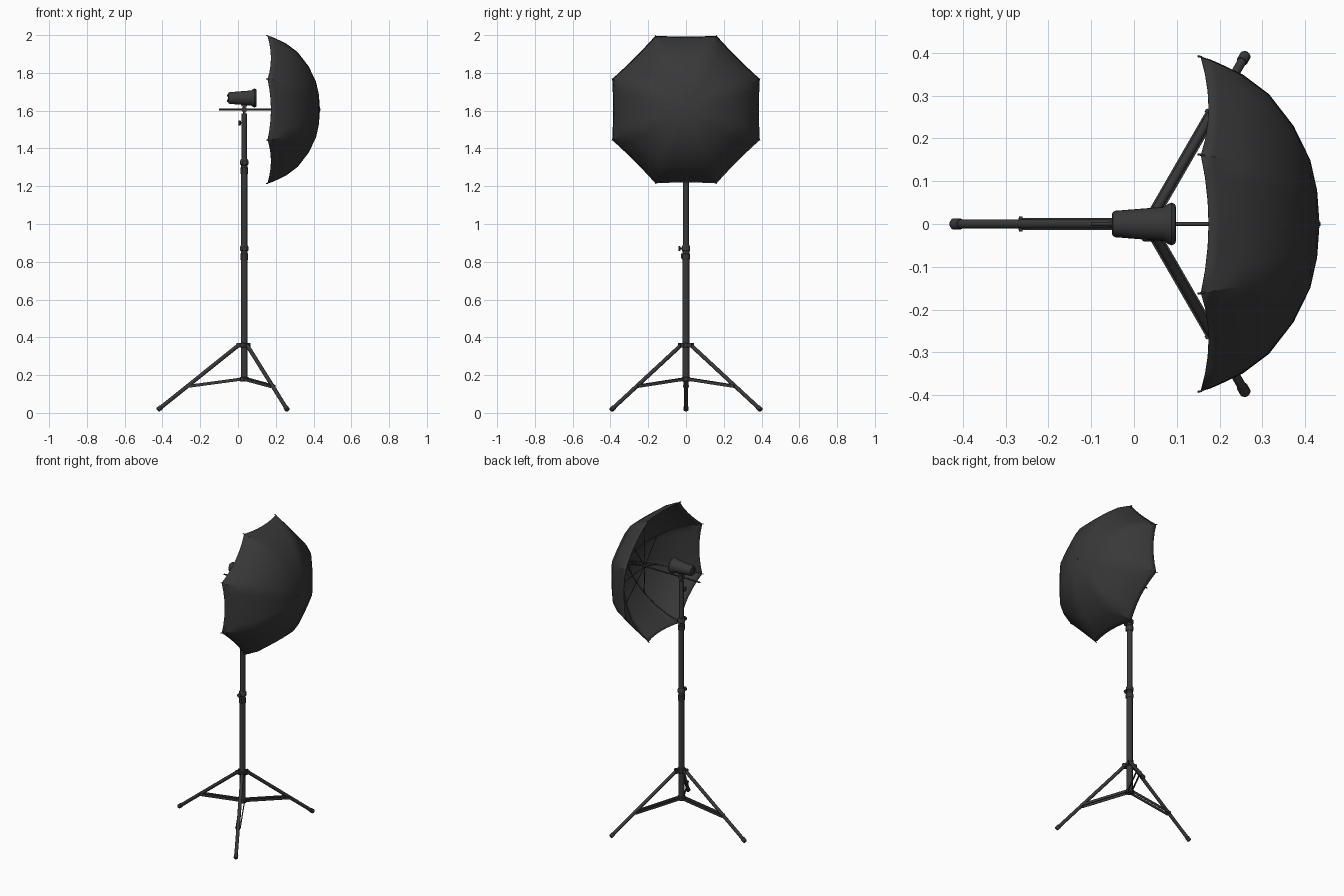
import bpy, bmesh
from math import cos, sin, pi, radians
from mathutils import Vector, Matrix

if "Cube" in bpy.data.objects:
    bpy.data.objects.remove(bpy.data.objects["Cube"])

PX = 0.033          # x of the pole
UZ = 1.606          # height of the umbrella axis
mat = bpy.data.materials.new("dark_grey")
mat.diffuse_color = (0.04, 0.04, 0.04, 1)
mat.use_nodes = True
mat.node_tree.nodes["Principled BSDF"].inputs["Base Color"].default_value = mat.diffuse_color


def finish(name, bm, smooth=True):
    bmesh.ops.recalc_face_normals(bm, faces=bm.faces)
    me = bpy.data.meshes.new(name)
    bm.to_mesh(me)
    bm.free()
    ob = bpy.data.objects.new(name, me)
    bpy.context.collection.objects.link(ob)
    me.materials.append(mat)
    if smooth:
        bpy.ops.object.select_all(action='DESELECT')
        ob.select_set(True)
        bpy.context.view_layer.objects.active = ob
        bpy.ops.object.shade_smooth_by_angle(angle=radians(35))
    return ob


def lathe(name, profile, origin, axis, n=20):
    """Revolve (distance along axis, radius) points about an axis."""
    rot = Vector(axis).to_track_quat('Z', 'Y').to_matrix()
    bm = bmesh.new()
    rings = [[bm.verts.new(Vector(origin) + rot @ Vector((r * cos(2 * pi * i / n), r * sin(2 * pi * i / n), h)))
              for i in range(n)] for h, r in profile]
    for a, b in zip(rings, rings[1:]):
        for i in range(n):
            bm.faces.new((a[i], a[(i + 1) % n], b[(i + 1) % n], b[i]))
    bm.faces.new(rings[0])
    bm.faces.new(rings[-1])
    return finish(name, bm)


def rod(name, a, b, r, n=12):
    d = Vector(b) - Vector(a)
    return lathe(name, [(0, r), (d.length, r)], a, d, n)


def bar(name, a, b, width, height):
    """Rectangular bar from a to b, width horizontal."""
    a, b = Vector(a), Vector(b)
    d = (b - a).normalized()
    side = d.cross(Vector((0, 0, 1))).normalized()
    up = side.cross(d)
    m = Matrix((d * (b - a).length, side * width, up * height)).transposed().to_4x4()
    m.translation = (a + b) / 2
    bm = bmesh.new()
    bmesh.ops.create_cube(bm, size=1, matrix=m)
    return finish(name, bm, False)


def wire(name, pts, r):
    cu = bpy.data.curves.new(name, 'CURVE')
    cu.dimensions = '3D'
    cu.bevel_depth = r
    cu.bevel_resolution = 1
    cu.use_fill_caps = True
    sp = cu.splines.new('POLY')
    sp.points.add(len(pts) - 1)
    for p, c in zip(sp.points, pts):
        p.co = (*c, 1)
    cu.materials.append(mat)
    ob = bpy.data.objects.new(name, cu)
    bpy.context.collection.objects.link(ob)


# telescopic pole
for name, z0, z1, r in (("lower_pole", 0.165, 0.86, 0.018), ("middle_pole", 0.85, 1.31, 0.016),
                        ("upper_pole", 1.30, 1.585, 0.014), ("top_stud", 1.58, 1.635, 0.007)):
    rod(name, (PX, 0, z0), (PX, 0, z1), r, 20)

# pole clamps with tightening knobs
for z in (0.81, 1.265):
    lathe("pole_clamp", [(0, 0.019), (0.004, 0.021), (0.03, 0.021), (0.034, 0.018), (0.046, 0.018),
                         (0.05, 0.022), (0.07, 0.022), (0.078, 0.017)], (PX, 0, z), (0, 0, 1))
    rod("clamp_screw", (PX, 0, z + 0.06), (PX, -0.032, z + 0.06), 0.005)
    lathe("clamp_knob", [(0, 0.006), (0.003, 0.013), (0.011, 0.013), (0.013, 0.010)],
          (PX, -0.028, z + 0.06), (0, -1, 0), 10)
    bar("clamp_block", (PX, 0.0, z + 0.02), (PX, -0.026, z + 0.02), 0.018, 0.026)

# tripod collars, legs and double braces
lathe("upper_collar", [(-0.012, 0.022), (-0.009, 0.026), (0.009, 0.026), (0.013, 0.021)], (PX, 0, 0.358), (0, 0, 1))
lathe("lower_collar", [(-0.012, 0.021), (-0.009, 0.024), (0.009, 0.024), (0.012, 0.021)], (PX, 0, 0.178), (0, 0, 1))
for ang in (pi, pi / 3, -pi / 3):
    out = Vector((cos(ang), sin(ang), 0))
    side = Vector((-sin(ang), cos(ang), 0))

    def at(r, z):
        return Vector((PX, 0, z)) + out * r

    top, foot = at(0.032, 0.357), at(0.457, 0.016)
    rod("leg", top, foot, 0.0105, 16)
    d = (foot - top).normalized()
    lathe("foot_cap", [(-0.024, 0.0115), (-0.022, 0.013), (-0.002, 0.013), (0.003, 0.009)], foot, d, 16)
    joint = top.lerp(foot, 0.625)
    for s in (-1, 1):
        off = side * s * 0.0125
        bar("brace", at(0.02, 0.178) + off, joint + off + d * 0.006, 0.004, 0.016)
        bar("leg_lug", at(0.012, 0.357) + off, at(0.042, 0.357) + off, 0.004, 0.024)
    rod("brace_pin", joint - side * 0.017, joint + side * 0.017, 0.004)

# mounting bracket and its knob
bar("bracket", (PX - 0.013, 0, UZ), (PX + 0.013, 0, UZ), 0.022, 0.022)
rod("bracket_screw", (PX, 0, 1.535), (0.01, 0, 1.535), 0.004)
lathe("bracket_knob", [(0, 0.007), (0.003, 0.014), (0.012, 0.014), (0.014, 0.010)], (0.016, 0, 1.535), (-1, 0, 0), 10)

# flash head
lathe("flash_head", [(-0.052, 0.022), (-0.049, 0.028), (-0.043, 0.031), (0.07, 0.040), (0.08, 0.047),
                     (0.088, 0.050), (0.096, 0.046), (0.098, 0.040), (0.085, 0.036), (0.083, 0.01)],
      (0, 0, 1.667), (1, 0, 0), 24)
bar("head_foot", (PX - 0.014, 0, 1.629), (PX + 0.014, 0, 1.629), 0.022, 0.014)
for z in (1.652, 1.68):
    rod("head_dial", (-0.05, 0, z), (-0.059, 0, z), 0.006)

# umbrella canopy: rib profile as (radius, x), panels stretched between eight ribs
rib = [(0.0, 0.434), (0.085, 0.428), (0.162, 0.411), (0.249, 0.370),
       (0.330, 0.310), (0.381, 0.245), (0.411, 0.185), (0.423, 0.157)]


def on_rib(i, r, x):
    a = radians(22.5 + 45 * i)
    return Vector((x, r * cos(a), UZ + r * sin(a)))


bm = bmesh.new()
SUB = 6
apex = bm.verts.new((rib[0][1], 0, UZ))
prev = None
for k, (r, x) in enumerate(rib[1:], 1):
    ring = []
    for i in range(8):
        for j in range(SUB):
            t = j / SUB
            p = on_rib(i, r, x).lerp(on_rib(i + 1, r, x), t)
            s = 4 * t * (1 - t) * (k / 7) ** 2
            ring.append(bm.verts.new((p.x + 0.018 * s, p.y * (1 - 0.012 * s), UZ + (p.z - UZ) * (1 - 0.012 * s))))
    n = len(ring)
    for i in range(n):
        q = (i + 1) % n
        bm.faces.new((apex, ring[i], ring[q]) if prev is None else (prev[i], ring[i], ring[q], prev[q]))
    prev = ring
canopy = finish("umbrella_canopy", bm)
sol = canopy.modifiers.new("thickness", 'SOLIDIFY')
sol.thickness = 0.002
sol.offset = -1

# umbrella shaft, runner, ribs and stretchers
rod("umbrella_shaft", (-0.10, 0, UZ), (0.436, 0, UZ), 0.0045)
lathe("umbrella_runner", [(0, 0.007), (0.004, 0.011), (0.02, 0.011), (0.024, 0.008)], (0.285, 0, UZ), (1, 0, 0))
lathe("rib_hub", [(0, 0.008), (0.004, 0.012), (0.012, 0.012)], (0.412, 0, UZ), (1, 0, 0))
for i in range(8):
    pts = [on_rib(i, max(r - 0.005, 0.008), x - 0.005) for r, x in rib[:-1]]
    wire("umbrella_rib", pts + [on_rib(i, 0.423, 0.157), on_rib(i, 0.425, 0.149)], 0.0025)
    rod("stretcher", on_rib(i, 0.008, 0.297), on_rib(i, 0.244, 0.366), 0.0025, 8)
